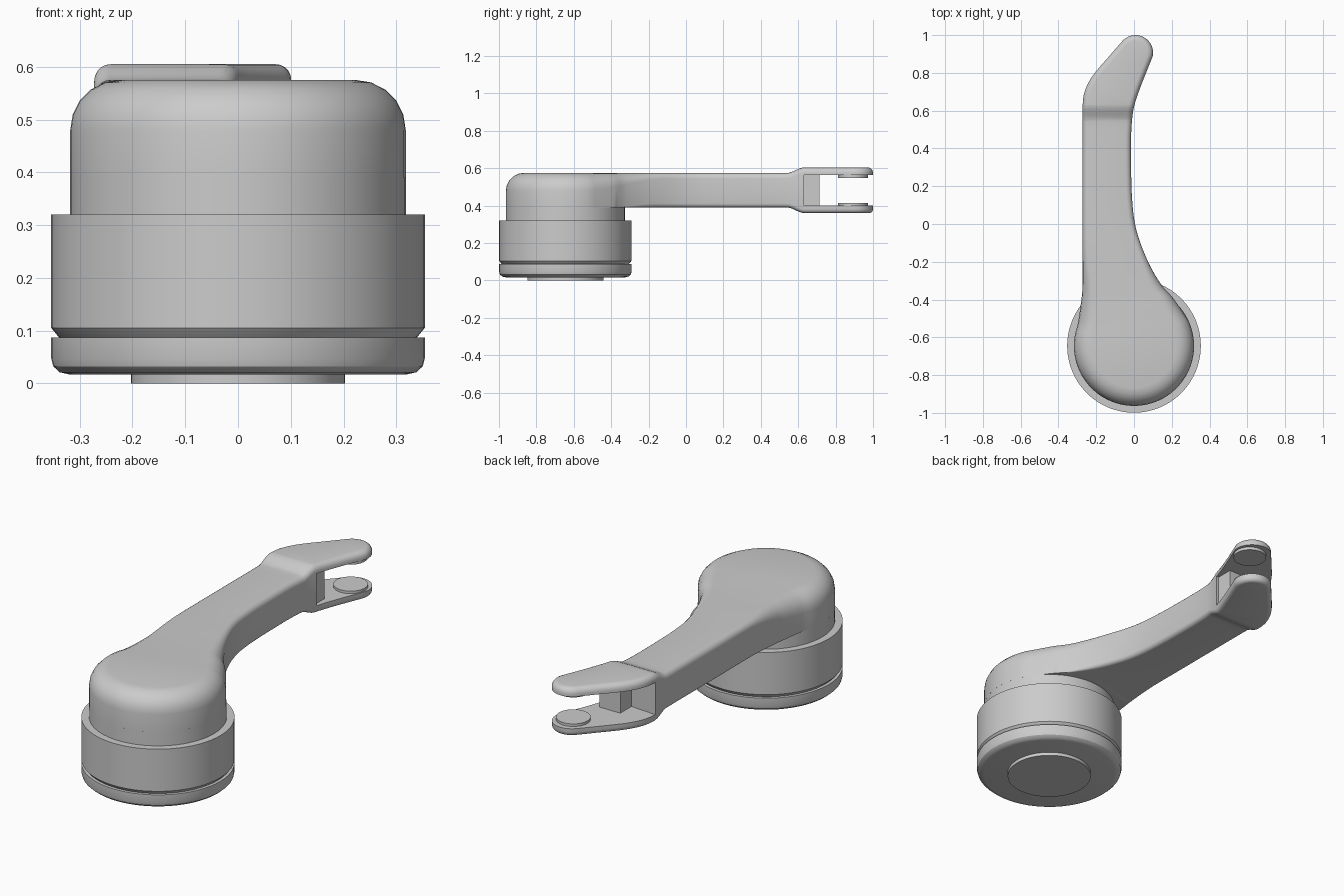
import bpy, bmesh
from math import sin, cos, pi, radians
from mathutils import Vector

if "Cube" in bpy.data.objects:
    bpy.data.objects.remove(bpy.data.objects["Cube"])

grey = bpy.data.materials.new("plain grey")
grey.use_nodes = True
colour = (0.6, 0.6, 0.6, 1)
grey.diffuse_color = colour
grey.node_tree.nodes["Principled BSDF"].inputs["Base Color"].default_value = colour

HUB_Y, HUB_R = -0.645, 0.318
TOP, BOTTOM = 0.575, 0.39


def finish(name, bm, smooth=True):
    bmesh.ops.recalc_face_normals(bm, faces=bm.faces)
    mesh = bpy.data.meshes.new(name)
    bm.to_mesh(mesh)
    bm.free()
    mesh.materials.append(grey)
    obj = bpy.data.objects.new(name, mesh)
    bpy.context.collection.objects.link(obj)
    if smooth:
        shade(obj)
    return obj


def shade(obj):
    bpy.ops.object.select_all(action="DESELECT")
    obj.select_set(True)
    bpy.context.view_layer.objects.active = obj
    bpy.ops.object.shade_smooth_by_angle(angle=radians(32))


def loft(bm, rings):
    """Join equal closed rings of points and cap both ends."""
    loops = [[bm.verts.new(p) for p in ring] for ring in rings]
    n = len(loops[0])
    for a, b in zip(loops, loops[1:]):
        for i in range(n):
            j = (i + 1) % n
            bm.faces.new((a[i], a[j], b[j], b[i]))
    bm.faces.new(loops[0][::-1])
    bm.faces.new(loops[-1])


def lathe(name, profile, x=0, y=HUB_Y, sides=64):
    """Turn a (radius, height) profile about a vertical axis."""
    bm = bmesh.new()
    loft(bm, [[(x + r * cos(2 * pi * i / sides), y + r * sin(2 * pi * i / sides), z)
               for i in range(sides)] for r, z in profile])
    return finish(name, bm)


def spline(points, steps=5):
    """Catmull-Rom curve through the points, leaving out the two end points."""
    pts = [Vector(p) for p in points]
    out = []
    for a, b, c, d in zip(pts, pts[1:], pts[2:], pts[3:]):
        for k in range(steps):
            t = k / steps
            out.append(0.5 * (2 * b + (c - a) * t + (2 * a - 5 * b + 4 * c - d) * t ** 2
                              + (3 * b - a - 3 * c + d) * t ** 3))
    return out + [pts[-2]]


def arc(cx, cy, r, start, end, n):
    return [Vector((cx + r * cos(radians(start + (end - start) * i / n)),
                    cy + r * sin(radians(start + (end - start) * i / n)))) for i in range(n + 1)]


def ease(a, b, v):
    t = min(1, max(0, (v - a) / (b - a)))
    return t * t * (3 - 2 * t)


# Round base: foot, bottom disc, collar and the hub wall under the arm
lathe("foot", [(0.203, 0), (0.203, 0.03)])
lathe("bottom_disc", [(0.32, 0.017), (0.338, 0.021), (0.35, 0.032), (0.354, 0.047), (0.354, 0.087)])
lathe("collar", [(0.33, 0.08), (0.34, 0.088), (0.354, 0.105), (0.354, 0.32)])
lathe("hub_wall", [(HUB_R, 0.31), (HUB_R, BOTTOM + 0.001)])

# Plan outline of the handle: hub arc, inner side, tip arc, outer side
hub = arc(0, HUB_Y, HUB_R, 160, 386, 44)
tip = arc(0.008, 0.907, 0.093, -12, 135, 14)
inner = spline([hub[-2], hub[-1], (0.205, -0.39), (0.14, -0.315), (0.07, -0.19), (0.012, -0.03),
                (-0.01, 0.13), (-0.016, 0.35), (-0.014, 0.5), (0.0, 0.62), (0.04, 0.74), tip[0], tip[1]])
outer = spline([tip[-2], tip[-1], (-0.13, 0.89), (-0.215, 0.79), (-0.258, 0.71), (-0.272, 0.63),
                (-0.272, 0.5), (-0.272, 0.1), (-0.272, -0.3), (-0.281, -0.42), hub[0], hub[1]])
outline = hub[:-1] + inner[:-1] + tip[:-1] + outer[:-1]


def handle_ring(inset, z_of, angle):
    """Outline pulled inward by a rounding radius that varies along the handle."""
    ring, n = [], len(outline)
    for i, p in enumerate(outline):
        along = (outline[(i + 1) % n] - outline[i - 1]).normalized()
        r = inset(p.y)
        q = p + Vector((-along.y, along.x)) * r * (1 - cos(angle))
        ring.append((q.x, q.y, z_of(r * (1 - sin(angle)))))
    return ring


top_round = lambda y: 0.095 - 0.065 * ease(-0.55, -0.1, y)
low_round = lambda y: 0.022 * ease(-0.4, -0.15, y)
quarter = [radians(a) for a in (0, 18, 36, 54, 72, 90)]
bm = bmesh.new()
loft(bm, [handle_ring(low_round, lambda d: BOTTOM + d, a) for a in reversed(quarter)]
     + [handle_ring(top_round, lambda d: TOP - d, a) for a in quarter])
bmesh.ops.remove_doubles(bm, verts=bm.verts, dist=0.0004)

# Widen the fork end in height
for y in (0.55, 0.565, 0.58, 0.6, 0.615, 0.63):
    bmesh.ops.bisect_plane(bm, geom=bm.verts[:] + bm.edges[:] + bm.faces[:],
                           plane_co=(0, y, 0), plane_no=(0, 1, 0))
middle = (TOP + BOTTOM) / 2
for v in bm.verts:
    v.co.z += 0.03 * ease(0.54, 0.635, v.co.y) * (1 if v.co.z > middle else -1)
bmesh.ops.triangulate(bm, faces=[f for f in bm.faces if len(f.verts) > 4])
handle = finish("handle", bm, False)

# Cut the fork slot, leaving a short central post
slot = [(-0.4, 0.645), (-0.13, 0.625), (-0.13, 0.715), (-0.012, 0.715), (-0.012, 0.63),
        (0.3, 0.63), (0.3, 1.2), (-0.4, 1.2)]
bm = bmesh.new()
loft(bm, [[(x, y, z) for x, y in slot] for z in (0.4, 0.563)])
cutter = finish("slot_cutter", bm, False)
cutter.hide_render = True
cut = handle.modifiers.new("slot", "BOOLEAN")
cut.operation, cut.solver, cut.object = "DIFFERENCE", "EXACT", cutter
bpy.context.view_layer.objects.active = handle
bpy.ops.object.modifier_apply(modifier=cut.name)
bpy.data.objects.remove(cutter)
shade(handle)

# Round bosses on the inner faces of the fork
for name, low, high in (("lower_boss", 0.395, 0.413), ("upper_boss", 0.548, 0.568)):
    lathe(name, [(0.08, low), (0.08, high)], 0.01, 0.893, 40)
